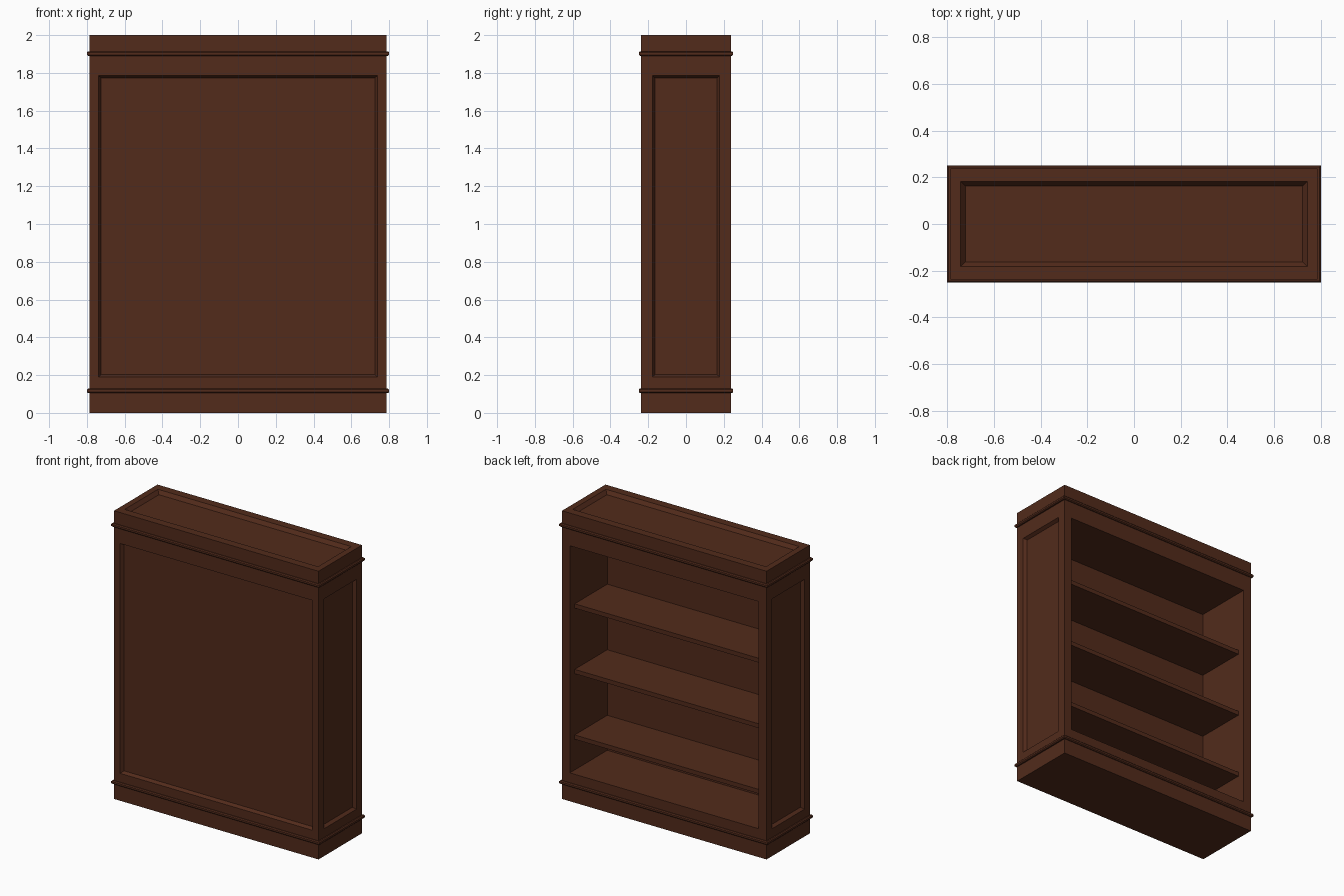
import bpy, bmesh
from mathutils import Vector

if "Cube" in bpy.data.objects:
    bpy.data.objects.remove(bpy.data.objects["Cube"])

wood = bpy.data.materials.new("dark_wood")
wood.diffuse_color = (0.085, 0.024, 0.011, 1)
wood.use_nodes = True
wood.node_tree.nodes["Principled BSDF"].inputs["Base Color"].default_value = wood.diffuse_color

BW, BD = 0.785, 0.238            # half width and half depth of the carcass


def finish(name, bm):
    bmesh.ops.recalc_face_normals(bm, faces=bm.faces)
    me = bpy.data.meshes.new(name)
    bm.to_mesh(me)
    bm.free()
    ob = bpy.data.objects.new(name, me)
    me.materials.append(wood)
    bpy.context.collection.objects.link(ob)
    return ob


def new_box(lo, hi):
    bm = bmesh.new()
    bmesh.ops.create_cube(bm, size=1)
    for v in bm.verts:
        v.co = Vector([lo[i] if v.co[i] < 0 else hi[i] for i in range(3)])
    return bm


def recess(bm, axis, sign, steps):
    """Inset the face on one side; each step is (depth, range_a, range_b)."""
    face = max(bm.faces, key=lambda f: f.calc_center_median()[axis] * sign)
    surface = face.calc_center_median()[axis]
    a, b = [i for i in range(3) if i != axis]
    for depth, ra, rb in steps:
        bmesh.ops.inset_individual(bm, faces=[face], thickness=0.001)
        mid = face.calc_center_median()
        for v in face.verts:
            v.co[a] = ra[v.co[a] > mid[a]]
            v.co[b] = rb[v.co[b] > mid[b]]
            v.co[axis] = surface - sign * depth


def sym(v):
    return (-v, v)


# Carcass: sunken panels on front, sides and top, open shelving at the back
bm = new_box((-BW, -BD, 0), (BW, BD, 2))
Z1, Z2 = (0.19, 1.785), (0.203, 1.773)
recess(bm, 1, -1, [(0, sym(0.738), Z1), (0.022, sym(0.724), Z2)])
for s in (-1, 1):
    recess(bm, 0, s, [(0, sym(0.178), Z1), (0.022, sym(0.164), Z2)])
recess(bm, 2, 1, [(0, sym(0.742), sym(0.182)), (0.025, sym(0.722), sym(0.163))])
CAVITY = (0.197, 1.773)
recess(bm, 1, 1, [(0, sym(0.725), CAVITY), (0.41, sym(0.725), CAVITY)])
finish("bookcase_carcass", bm)

# Shelves, set back slightly from the opening
for i, top in enumerate((0.44, 0.895, 1.35)):
    finish(f"shelf_{i + 1}", new_box((-0.725, -0.172, top - 0.03), (0.725, 0.185, top)))

# Moulding bands: a small chamfered profile swept around the carcass
profile = [(-0.003, -0.012), (0.009, -0.012), (0.015, -0.006),
           (0.015, 0.006), (0.009, 0.012), (-0.003, 0.012)]
for name, z in (("lower_moulding", 0.117), ("upper_moulding", 1.902)):
    bm = bmesh.new()
    rings = [[bm.verts.new((sx * (BW + o), sy * (BD - 0.003 + o), z + h)) for o, h in profile]
             for sx, sy in ((-1, -1), (1, -1), (1, 1), (-1, 1))]
    for k in range(4):
        r, q = rings[k], rings[(k + 1) % 4]
        for j in range(len(profile)):
            n = (j + 1) % len(profile)
            bm.faces.new((r[j], q[j], q[n], r[n]))
    finish(name, bm)
